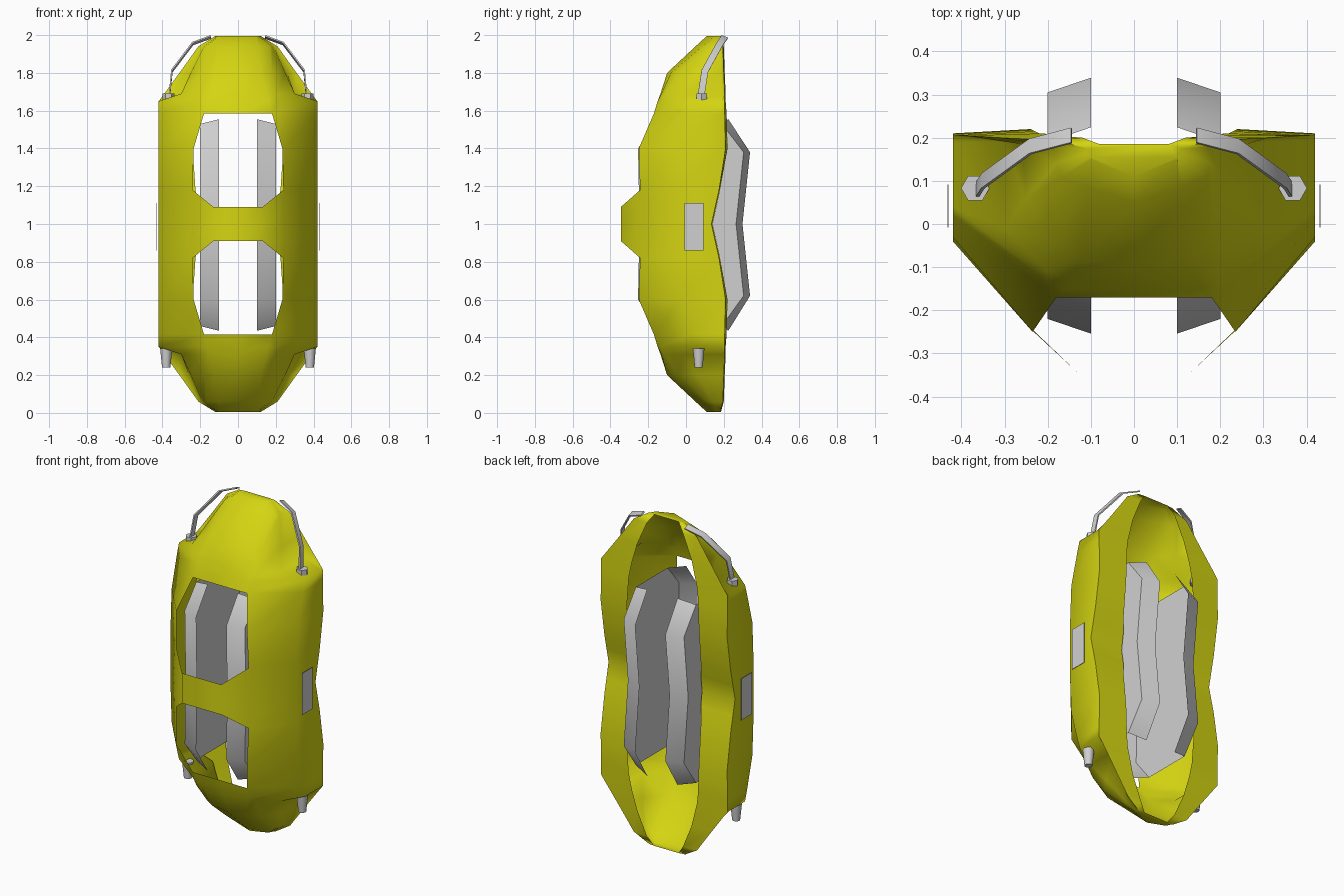
import bpy, bmesh, math
from mathutils import Vector

cube = bpy.data.objects.get("Cube")
if cube:
    bpy.data.objects.remove(cube)


def material(name, rgb):
    m = bpy.data.materials.new(name)
    m.use_nodes = True
    m.diffuse_color = (*rgb, 1)
    m.node_tree.nodes["Principled BSDF"].inputs["Base Color"].default_value = (*rgb, 1)
    return m


YELLOW = material("yellow", (0.66, 0.66, 0.006))
GREY = material("light grey", (0.63, 0.63, 0.63))


def finish(name, bm, mat, smooth=None):
    bmesh.ops.remove_doubles(bm, verts=bm.verts, dist=0.0005)
    bmesh.ops.recalc_face_normals(bm, faces=bm.faces)
    mesh = bpy.data.meshes.new(name)
    bm.to_mesh(mesh)
    bm.free()
    mesh.materials.append(mat)
    ob = bpy.data.objects.new(name, mesh)
    bpy.context.collection.objects.link(ob)
    if smooth:
        bpy.ops.object.select_all(action='DESELECT')
        ob.select_set(True)
        bpy.context.view_layer.objects.active = ob
        bpy.ops.object.shade_smooth_by_angle(angle=math.radians(smooth))


def loft(bm, rings, closed=False, skip=lambda row, col: False):
    rows = [[bm.verts.new(p) for p in ring] for ring in rings]
    n = len(rows[0])
    for r in range(len(rows) - 1):
        for c in range(n if closed else n - 1):
            if not skip(r, c):
                d = (c + 1) % n
                bm.faces.new((rows[r][c], rows[r][d], rows[r + 1][d], rows[r + 1][c]))
    return rows


# Shell: half sections from the end to the middle: height, centre depth, then
# (x, y) of front edge, shoulder, side front, side back, rim outside, rim inside
half = [
    (.005, .11, [(.10, .15), (.10, .155), (.11, .165), (.11, .175), (.12, .18), (.08, .185)]),
    (.06, .05, [(.11, .085), (.17, .11), (.18, .14), (.19, .18), (.21, .195), (.12, .20)]),
    (.20, -.10, [(.12, -.08), (.18, -.04), (.25, .06), (.26, .185), (.31, .20), (.18, .205)]),
    (.31, -.135, [(.15, -.13), (.20, -.11), (.30, -.01), (.30, .19), (.39, .205), (.21, .21)]),
    (.35, -.15, [(.16, -.15), (.20, -.13), (.42, .04), (.42, .19), (.42, .205), (.22, .21)]),
    (.415, -.17, [(.18, -.17), (.18, -.17), (.42, .02), (.42, .19), (.42, .205), (.23, .215)]),
    (.60, -.25, [(.235, -.25), (.235, -.25), (.42, -.03), (.42, .19), (.42, .21), (.24, .22)]),
    (.82, -.243, [(.24, -.243), (.24, -.243), (.42, -.04), (.42, .16), (.42, .175), (.225, .18)]),
    (.91, -.345, [(.13, -.345), (.24, -.24), (.42, -.04), (.42, .14), (.42, .155), (.21, .16)]),
    (1.0, -.345, [(.13, -.345), (.24, -.24), (.42, -.04), (.42, .125), (.42, .135), (.205, .14)]),
]
levels = half + [(2 - z, mid, pts) for z, mid, pts in reversed(half[:-1])]
bm = bmesh.new()
rings = []
for z, mid, pts in levels:
    right = [(-x, y, z) for x, y in reversed(pts)]
    rings.append(right + [(0, mid, z)] + [(x, y, z) for x, y in pts])


# The two front windows are left open
def window(row, col):
    mid = (levels[row][0] + levels[row + 1][0]) / 2
    return col in (5, 6) and .09 < abs(mid - 1) < .585


rows = loft(bm, rings, skip=window)
for end in (rows[0], rows[-1]):
    bm.faces.new(end)
finish("shell", bm, YELLOW, 80)

# Inner channels: side plate with front and back flanges turned inwards
back = [(.19, .46), (.305, .62), (.265, 1), (.305, 1.38), (.19, 1.53)]
front = [(-.11, .46), (-.22, .60), (-.212, 1), (-.22, 1.40), (-.11, 1.53)]
for side, s in (("left", 1), ("right", -1)):
    bm = bmesh.new()
    outline = []
    for b, f in zip(back, front):
        flare = 0.025 if b[1] > 1.5 else -0.025 if b[1] < .5 else 0
        outline.append([
            (s * .1, f[0] - .034, f[1] + flare),
            (s * .2, f[0], f[1]),
            (s * .2, b[0], b[1]),
            (s * .1, b[0] + .034, b[1] + flare)])
    loft(bm, outline)
    finish(side + "_inner_channel", bm, GREY, 60)

    # Side plate
    bm = bmesh.new()
    bmesh.ops.create_cube(bm, size=1)
    for v in bm.verts:
        v.co = Vector((s * .431 + v.co.x * .002, .042 + v.co.y * .10, .985 + v.co.z * .25))
    finish(side + "_side_plate", bm, GREY)

    # Hexagonal upper socket and round tapered lower nozzle
    for name, sides, px, py, z0, z1, r0, r1 in (
            ("_upper_socket", 6, .368, .083, 1.65, 1.69, .033, .033),
            ("_lower_nozzle", 10, .38, .067, .24, .34, .022, .032)):
        bm = bmesh.new()
        bmesh.ops.create_cone(bm, cap_ends=True, segments=sides, radius1=r0, radius2=r1, depth=z1 - z0)
        for v in bm.verts:
            x, y, z = v.co
            v.co = (s * (px + y), py + x, z + (z0 + z1) / 2)
        finish(side + name, bm, GREY, 45)

    # Flat bent handle strip
    path = [(.363, .08, 1.68), (.35, .10, 1.81), (.24, .18, 1.955), (.145, .205, 1.99)]
    bm = bmesh.new()
    strip = []
    for i, p in enumerate(path):
        a, b = Vector(path[max(i - 1, 0)]), Vector(path[min(i + 1, 3)])
        across = Vector((0, .017, -.006))
        thick = (b - a).cross(across).normalized() * .004
        ring = [Vector(p) + u * across + w * thick for u, w in ((-1, -1), (1, -1), (1, 1), (-1, 1))]
        strip.append([(s * q.x, q.y, q.z) for q in ring])
    rows = loft(bm, strip, closed=True)
    for end in (rows[0], rows[-1]):
        bm.faces.new(end)
    finish(side + "_handle_strip", bm, GREY, 40)
